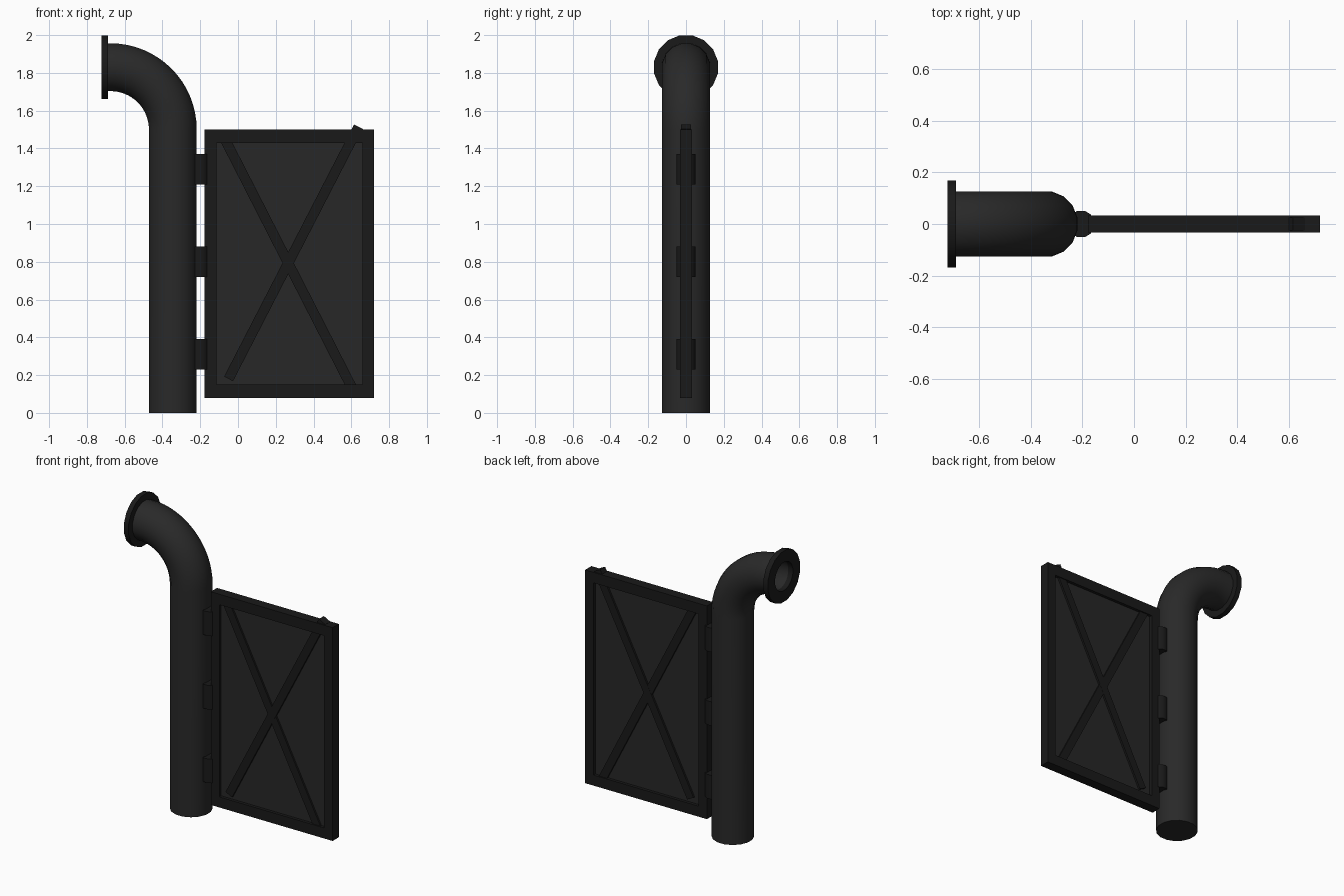
import bpy, bmesh, math
from mathutils import Vector, Matrix

if "Cube" in bpy.data.objects:
    bpy.data.objects.remove(bpy.data.objects["Cube"])


def material(name, v):
    m = bpy.data.materials.new(name)
    m.diffuse_color = (v, v, v, 1)
    m.use_nodes = True
    m.node_tree.nodes["Principled BSDF"].inputs["Base Color"].default_value = m.diffuse_color
    return m


PIPE = material("pipe_black", 0.022)
FRAME = material("frame_black", 0.010)
SHEET = material("panel_black", 0.020)


def make_object(name, bm, mat, smooth=False):
    bmesh.ops.recalc_face_normals(bm, faces=bm.faces)
    me = bpy.data.meshes.new(name)
    bm.to_mesh(me)
    bm.free()
    me.materials.append(mat)
    ob = bpy.data.objects.new(name, me)
    bpy.context.collection.objects.link(ob)
    if smooth:
        bpy.ops.object.select_all(action='DESELECT')
        ob.select_set(True)
        bpy.context.view_layer.objects.active = ob
        bpy.ops.object.shade_smooth_by_angle(angle=math.radians(35))
    return ob


def sweep(name, rings, mat, sides=16, closed=False):
    """Loft circles given as (x, z, turn, radius); turn 0 faces up, 90 degrees faces -x."""
    bm = bmesh.new()
    loops = []
    for x, z, turn, r in rings:
        u = Vector((math.cos(turn), 0, math.sin(turn)))
        loop = []
        for i in range(sides):
            a = 2 * math.pi * (i + 0.5) / sides
            loop.append(bm.verts.new(Vector((x, 0, z)) + r * (u * math.cos(a) + Vector((0, math.sin(a), 0)))))
        loops.append(loop)
    pairs = list(zip(loops, loops[1:]))
    if closed:
        pairs.append((loops[-1], loops[0]))
    else:
        bm.faces.new(loops[0])
        bm.faces.new(loops[-1])
    for a, b in pairs:
        for i in range(sides):
            j = (i + 1) % sides
            bm.faces.new((a[i], a[j], b[j], b[i]))
    return make_object(name, bm, mat, True)


def box(name, center, size, mat, tilt=0):
    bm = bmesh.new()
    bmesh.ops.create_cube(bm, size=1, matrix=Matrix.Translation(center)
                          @ Matrix.Rotation(tilt, 4, 'Y') @ Matrix.Diagonal((*size, 1)))
    return make_object(name, bm, mat)


# Post that bends into a short hollow outlet
PX, R, BEND, ZB = -0.345, 0.129, 0.33, 1.50
STEPS = 16


def bend_ring(i, r):
    t = math.pi / 2 * i / STEPS
    return (PX - BEND + BEND * math.cos(t), ZB + BEND * math.sin(t), t, r)


rings = [(PX, 0, 0, R)] + [bend_ring(i, R) for i in range(STEPS + 1)]
rings += [(-0.70, ZB + BEND, math.pi / 2, R), (-0.70, ZB + BEND, math.pi / 2, 0.097)]
rings += [bend_ring(i, 0.097) for i in range(STEPS, 8, -1)]
sweep("bent_pipe", rings, PIPE)

# Ring flange on the outlet
sweep("pipe_flange", [(x, ZB + BEND, math.pi / 2, r) for x, r in
                      ((-0.688, 0.172), (-0.722, 0.172), (-0.722, 0.095), (-0.688, 0.095))],
      FRAME, closed=True)

# Hinge barrels between post and panel
for k, z in enumerate((0.31, 0.80, 1.29)):
    sweep(f"hinge_{k + 1}", [(-0.205, z - 0.08, 0, 0.053), (-0.205, z + 0.08, 0, 0.053)], FRAME, sides=12)

# Panel frame
X0, X1, Z0, Z1, W, H, T = -0.177, 0.72, 0.08, 1.50, 0.062, 0.07, 0.066
XC, ZC = (X0 + X1) / 2, (Z0 + Z1) / 2
for side, x in (("left", X0 + W / 2), ("right", X1 - W / 2)):
    box(f"frame_{side}", (x, 0, ZC), (W, T, Z1 - Z0), FRAME)
for side, z in (("bottom", Z0 + H / 2), ("top", Z1 - H / 2)):
    box(f"frame_{side}", (XC, 0, z), (X1 - X0 - 2 * W, T, H), FRAME)

# Thin sheet inside the frame
box("panel_sheet", (XC, 0, ZC), (X1 - X0 - W, 0.026, Z1 - Z0 - H), SHEET)


# Crossed braces
def brace(name, a, b, depth):
    a, b = Vector((a[0], 0, a[1])), Vector((b[0], 0, b[1]))
    d = b - a
    box(name, (a + b) / 2, (0.053, depth, d.length), FRAME, math.atan2(d.x, d.z))


brace("brace_rising", (-0.05, 0.18), (0.638, 1.515), 0.052)
brace("brace_falling", (-0.075, 1.46), (0.61, 0.12), 0.050)
